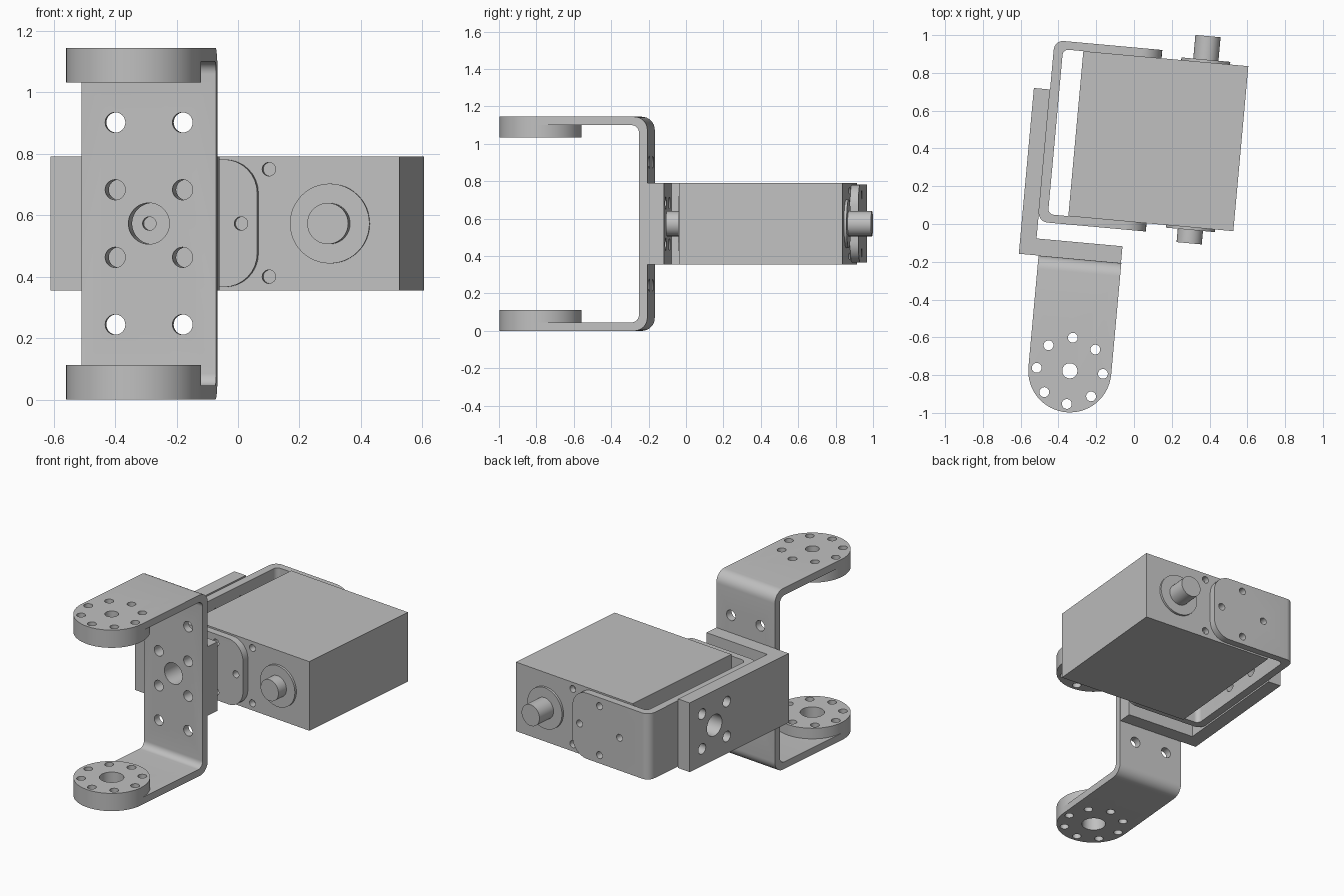
import bpy, bmesh
from math import radians, sin, cos, pi, tau
from mathutils import Vector

if "Cube" in bpy.data.objects:
    bpy.data.objects.remove(bpy.data.objects["Cube"])

TILT = radians(-5.2)      # whole assembly is turned about z
MID = 0.573               # mid height
grey = bpy.data.materials.new("grey metal")
grey.use_nodes = True
grey.diffuse_color = (0.53, 0.53, 0.53, 1)
grey.node_tree.nodes["Principled BSDF"].inputs["Base Color"].default_value = grey.diffuse_color


def circle(a, b, r, n=48):
    return [(a + r * cos(tau * i / n), b + r * sin(tau * i / n)) for i in range(n)]


def rounded(corners, steps=8):
    """Polygon from (a, b, radius) right-angled corners."""
    pts = []
    for i, (a, b, r) in enumerate(corners):
        p = Vector((a, b))
        if r == 0:
            pts.append((a, b))
            continue
        d0 = (Vector(corners[i - 1][:2]) - p).normalized() * r
        d1 = (Vector(corners[(i + 1) % len(corners)][:2]) - p).normalized() * r
        for k in range(steps + 1):
            t = k / steps * pi / 2
            pts.append(tuple(p + d0 * (1 - sin(t)) + d1 * (1 - cos(t))))
    return pts


def rect(a0, a1, b0, b1):
    return [(a0, b0), (a1, b0), (a1, b1), (a0, b1)]


def build(name, prisms):
    """Object from (outline, axis, low, high) prisms."""
    bm = bmesh.new()
    for pts, axis, lo, hi in prisms:
        def place(p, h):
            c = list(p)
            c.insert(axis, h)
            return bm.verts.new(c)
        low = [place(p, lo) for p in pts]
        top = [place(p, hi) for p in pts]
        bm.faces.new(low)
        bm.faces.new(top)
        n = len(pts)
        for i in range(n):
            j = (i + 1) % n
            bm.faces.new((low[i], low[j], top[j], top[i]))
    bmesh.ops.recalc_face_normals(bm, faces=bm.faces)
    mesh = bpy.data.meshes.new(name)
    bm.to_mesh(mesh)
    bm.free()
    mesh.materials.append(grey)
    obj = bpy.data.objects.new(name, mesh)
    bpy.context.collection.objects.link(obj)
    return obj


def combine(obj, prisms, operation):
    helper = build("helper", prisms)
    mod = obj.modifiers.new("cut", "BOOLEAN")
    mod.operation, mod.solver, mod.object = operation, "EXACT", helper
    bpy.context.view_layer.update()
    graph = bpy.context.evaluated_depsgraph_get()
    mesh = bpy.data.meshes.new_from_object(obj.evaluated_get(graph))
    obj.modifiers.clear()
    obj.data = mesh
    bpy.data.objects.remove(helper)


def finish(obj):
    """Smooth the curved strips, keep big faces flat, turn into place."""
    for f in obj.data.polygons:
        f.use_smooth = f.area < 0.02
    obj.data.set_sharp_from_angle(angle=radians(30))
    obj.rotation_euler.z = TILT


def mount_holes(a, b, axis, lo, hi):
    """Four screw holes round a large centre hole."""
    holes = [(circle(a, b, 0.067), axis, lo, hi)]
    for i in (-0.11, 0.11):
        for j in (-0.11, 0.11):
            holes.append((circle(a + i, b + j, 0.033, 32), axis, lo, hi))
    return holes


# Motor body with screw holes on both shaft faces
body = build("motor_body", [(rect(-0.35, 0.527, 0.01, 0.887), 2, 0.355, 0.792)])
combine(body, [(circle(0.1, z, 0.022, 24), 1, lo, hi)
               for z in (0.4, 0.75) for lo, hi in ((-0.1, 0.05), (0.85, 1))], "DIFFERENCE")
finish(body)

# Shafts and their collars
for side, face, tip, out in (("front", 0.01, -0.075, -1), ("back", 0.887, 1.026, 1)):
    collar = build(side + "_collar", [(circle(0.3, MID, 0.13), 1, face, face + out * 0.014)])
    finish(collar)
    shaft = build(side + "_shaft", [(circle(0.3, MID, 0.067), 1, face, tip)])
    finish(shaft)

# Bracket wrapped round the motor
outline = rounded([(0.066, -0.034, 0), (0.066, 0.01, 0), (-0.458, 0.01, 0.03),
                   (-0.458, 0.887, 0.03), (0.066, 0.887, 0), (0.066, 0.931, 0),
                   (-0.507, 0.931, 0.05), (-0.507, -0.034, 0.05)])
clamp = build("motor_bracket", [(outline, 2, 0.3, 0.9)])
side_shape = rounded([(-0.6, 0.366, 0), (0.066, 0.366, 0.11), (0.066, 0.782, 0.11), (-0.6, 0.782, 0)])
combine(clamp, [(side_shape, 1, -0.2, 1.1)], "INTERSECT")
diamond = [(circle(-0.137 + i, MID + j, 0.022, 24), 1, lo, hi)
           for i, j in ((0.15, 0), (-0.15, 0), (0, 0.155), (0, -0.155))
           for lo, hi in ((-0.1, 0.05), (0.85, 1))]
combine(clamp, diamond + mount_holes(0.449, MID, 0, -0.55, -0.4), "DIFFERENCE")
finish(clamp)

# Angle plate joining the two brackets
outline = [(-0.593, -0.212), (-0.05, -0.212), (-0.05, -0.123),
           (-0.507, -0.123), (-0.507, 0.669), (-0.593, 0.669)]
angle = build("angle_plate", [(outline, 2, 0.355, 0.792)])
combine(angle, mount_holes(0.449, MID, 0, -0.7, -0.4)
        + mount_holes(-0.268, MID, 1, -0.3, -0.05), "DIFFERENCE")
finish(angle)

# Tall fork bracket with round arm ends
U, V, R = -0.268, -0.805, 0.22
outline = rounded([(-1.1, 0, 0), (-0.212, 0, 0.07), (-0.212, 1.145, 0.07), (-1.1, 1.145, 0),
                   (-1.1, 1.1, 0), (-0.257, 1.1, 0.04), (-0.257, 0.045, 0.04), (-1.1, 0.045, 0)])
fork = build("fork_bracket", [(outline, 0, U - 0.3, U + 0.3)])
arc = [(U - R * cos(pi * i / 32), V - R * sin(pi * i / 32)) for i in range(33)]
combine(fork, [(arc + [(U + R, -0.1), (U - R, -0.1)], 2, -0.1, 1.3)], "INTERSECT")
ring = [(circle(U + 0.176 * cos(i * pi / 4), V + 0.176 * sin(i * pi / 4), 0.026, 24), 2, -0.1, 1.3)
        for i in range(8)]
hub_holes = ring + [(circle(U, V, 0.07), 2, -0.1, 0.5), (circle(U, V, 0.04), 2, 0.6, 1.3)]
upper_lower = [(circle(U + i, MID + j, 0.033, 32), 1, -0.3, -0.1)
               for i in (-0.11, 0.11) for j in (-0.329, 0.329)]
combine(fork, hub_holes + mount_holes(U, MID, 1, -0.3, -0.1) + upper_lower, "DIFFERENCE")
finish(fork)

# Round horns on the inside of the fork arms
for name, lo, hi in (("lower_horn", 0.045, 0.112), ("upper_horn", 1.033, 1.1)):
    horn = build(name, [(circle(U, V, R, 64), 2, lo, hi)])
    combine(horn, hub_holes, "DIFFERENCE")
    finish(horn)
